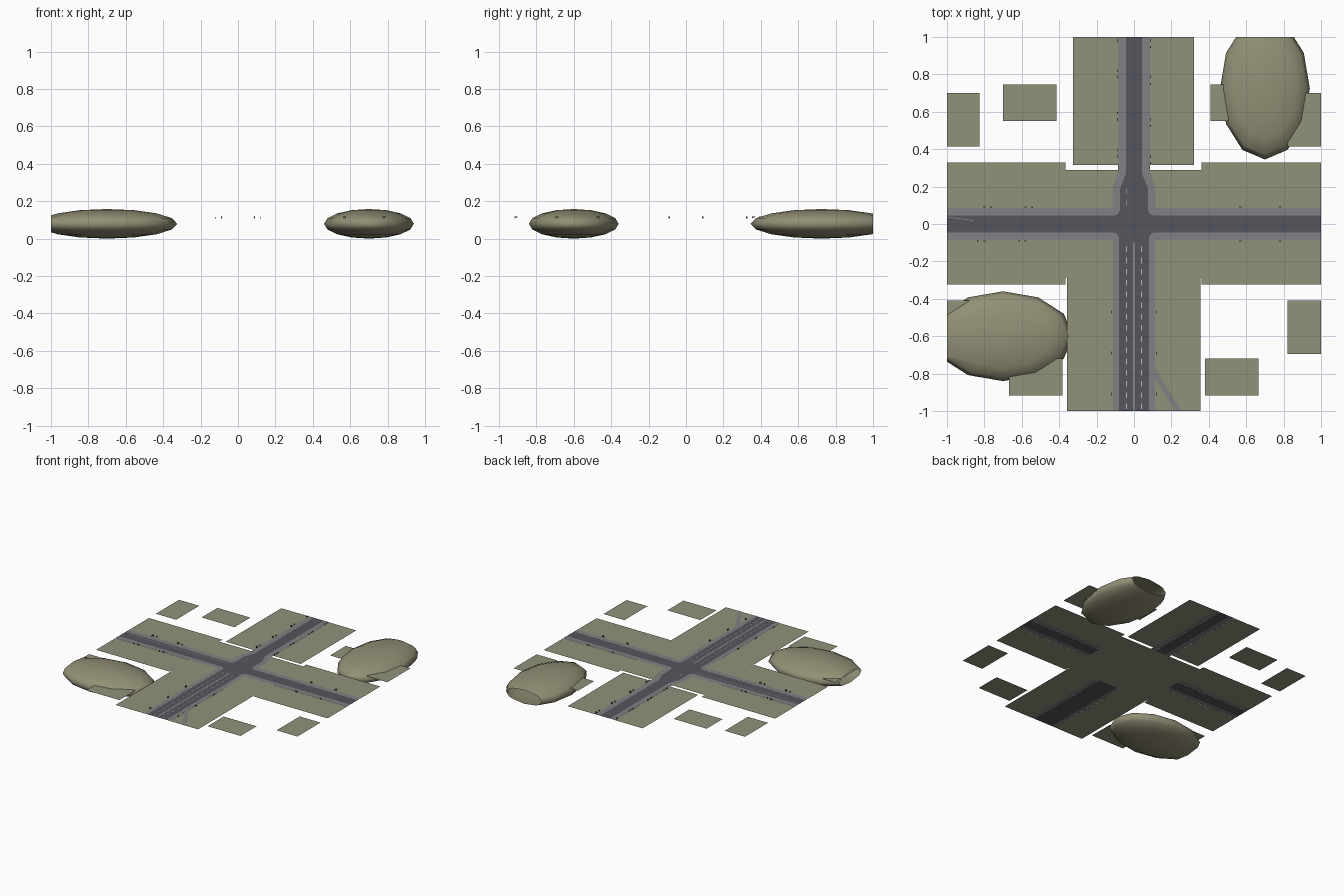
import bpy, bmesh
from math import sin, cos, pi
from mathutils import Vector, Matrix

if "Cube" in bpy.data.objects:
    bpy.data.objects.remove(bpy.data.objects["Cube"])

Z = 0.107  # ground level


def material(name, rgb):
    m = bpy.data.materials.new(name)
    m.diffuse_color = (*rgb, 1)
    m.use_nodes = True
    m.node_tree.nodes["Principled BSDF"].inputs["Base Color"].default_value = m.diffuse_color
    return m


GRASS = material("grass", (0.28, 0.29, 0.195))
HILL = material("hill_earth", (0.29, 0.275, 0.18))
ASPHALT = material("asphalt", (0.09, 0.09, 0.11))
PAVING = material("paving", (0.22, 0.215, 0.23))
PAINT = material("paint", (0.5, 0.5, 0.5))
DARK = material("dark_metal", (0.05, 0.05, 0.045))


def finish(name, bm, mat):
    me = bpy.data.meshes.new(name)
    bm.to_mesh(me)
    bm.free()
    me.materials.append(mat)
    ob = bpy.data.objects.new(name, me)
    bpy.context.collection.objects.link(ob)
    return ob


def sheets(name, polygons, z, mat):
    """Flat upward-facing polygons in one object."""
    bm = bmesh.new()
    for pts in polygons:
        f = bm.faces.new([bm.verts.new((x, y, z)) for x, y in pts])
        f.normal_update()
        if f.normal.z < 0:
            f.normal_flip()
    bmesh.ops.triangulate(bm, faces=[f for f in bm.faces if len(f.verts) > 4])
    return finish(name, bm, mat)


def rect(x0, x1, y0, y1):
    return [(x0, y0), (x1, y0), (x1, y1), (x0, y1)]


def hill(name, center, radii, cut_co, cut_no):
    """Squashed sphere cut open at the edge of the plot."""
    bm = bmesh.new()
    bmesh.ops.create_uvsphere(bm, u_segments=12, v_segments=8, radius=1)
    bmesh.ops.transform(bm, verts=bm.verts,
                        matrix=Matrix.Translation(center) @ Matrix.Diagonal((*radii, 1)))
    bmesh.ops.bisect_plane(bm, geom=bm.verts[:] + bm.edges[:] + bm.faces[:],
                           plane_co=cut_co, plane_no=cut_no, clear_outer=True)
    for f in bm.faces:
        f.smooth = True
    finish(name, bm, HILL)


hill("hill_west", (-0.7, -0.6, 0.079), (0.375, 0.24, 0.079), (-1, 0, 0), (-1, 0, 0))
hill("hill_north", (0.7, 0.725, 0.079), (0.24, 0.38, 0.079), (0, 1, 0), (0, 1, 0))

# Grass: middle, strips either side of each road, and loose lots
sheets("grass_middle", [rect(-0.365, 0.36, -0.287, 0.29)], Z, GRASS)
sheets("grass_strips", [
    rect(-1, -0.365, 0.085, 0.328), rect(-1, -0.365, -0.323, -0.085),
    rect(0.36, 1, 0.085, 0.328), rect(0.36, 1, -0.323, -0.085),
    rect(-0.326, -0.085, 0.315, 1), rect(0.085, 0.322, 0.315, 1),
    rect(-0.358, -0.112, -1, -0.287), rect(0.112, 0.355, -1, -0.287)], Z, GRASS)
sheets("grass_lots", [
    rect(-1, -0.825, 0.415, 0.70), rect(-0.70, -0.415, 0.55, 0.745),
    rect(0.41, 0.695, 0.55, 0.745), rect(0.82, 1, 0.415, 0.70),
    rect(0.82, 1, -0.695, -0.41), rect(0.38, 0.665, -0.918, -0.72),
    rect(-0.668, -0.382, -0.918, -0.72), rect(-1, -0.82, -0.695, -0.41)], Z, GRASS)


def kerb(half, edge, r):
    """Rounded kerb corner from the vertical road to the horizontal road."""
    return [(half + r - r * cos(a), edge + r - r * sin(a))
            for a in (i * pi / 2 / 6 for i in range(7))]


# Kerb lines for the right side: north and south corners
north_in = [(0.043, 1), (0.043, 0.27), (0.075, 0.19)] + kerb(0.075, 0.045, 0.035) + [(1, 0.045)]
north_out = [(0.085, 1), (0.085, 0.28), (0.115, 0.19), (0.115, 0.085), (1, 0.085)]
south_in = [(0.08, -1)] + [(x, -y) for x, y in kerb(0.08, 0.045, 0.035)] + [(1, -0.045)]
south_out = [(0.112, -1), (0.112, -0.085), (1, -0.085)]


def flip(pts):
    return [(-x, y) for x, y in pts]


pavements = [i + o[::-1] for i, o in ((north_in, north_out), (south_in, south_out))]
sheets("pavements", pavements + [flip(p) for p in pavements], Z + 0.0012, PAVING)
sheets("foot_path", [[(0.112, -0.77), (0.112, -0.83), (0.222, -1), (0.255, -1)]],
       Z + 0.001, PAVING)
right = north_in + south_in[::-1]
sheets("road", [right + flip(right)[::-1]], Z + 0.0008, ASPHALT)

# Lane markings
marks = [rect(s * 0.005 - 0.0015, s * 0.005 + 0.0015, -1, -0.1) for s in (-1, 1)]
for i in range(15):
    y = -0.99 + i * 0.06
    marks += [rect(s * 0.04 - 0.0015, s * 0.04 + 0.0015, y, y + 0.03) for s in (-1, 1)]
marks += [rect(-0.042, -0.039, y, y + 0.03) for y in (0.1, 0.16)]
marks += [rect(-0.86, -0.1, 0.018, 0.020), [(-1, 0.038), (-1, 0.036), (-0.86, 0.018), (-0.86, 0.020)]]
sheets("lane_markings", marks, Z + 0.0018, PAINT)


# Street furniture: a bench and a litter bin at each stop
def box(bm, frame, center, size):
    bmesh.ops.create_cube(bm, size=1, matrix=frame @ Matrix.Translation(center)
                          @ Matrix.Diagonal((*size, 1)))


def stop(name, x, y, turn, with_bin):
    bm = bmesh.new()
    f = Matrix.Translation((x, y, Z + 0.001)) @ Matrix.Rotation(turn, 4, 'Z')
    box(bm, f, (0, 0, 0.005), (0.016, 0.006, 0.0015))
    box(bm, f, (0, 0.003, 0.008), (0.016, 0.001, 0.005))
    for s in (-1, 1):
        box(bm, f, (s * 0.006, 0, 0.0025), (0.0015, 0.005, 0.005))
    if with_bin:
        bmesh.ops.create_cone(bm, cap_ends=True, segments=8, radius1=0.003, radius2=0.004,
                              depth=0.01, matrix=f @ Matrix.Translation((0.035, 0, 0.005)))
    finish(name, bm, DARK)


for x in (-0.8, -0.58, 0.57, 0.78):
    stop("bench_north_side", x, 0.09, 0, x < 0)
    stop("bench_south_side", x, -0.09, pi, x < 0)
for y in (0.36, 0.56, 0.785, 0.98):
    stop("bench_east_side", 0.088, y, -pi / 2, True)
    stop("bench_west_side", -0.088, y, pi / 2, y < 0.95)
for y in (-0.47, -0.69, -0.91):
    stop("bench_east_side", 0.12, y, -pi / 2, False)
    stop("bench_west_side", -0.12, y, pi / 2, False)
